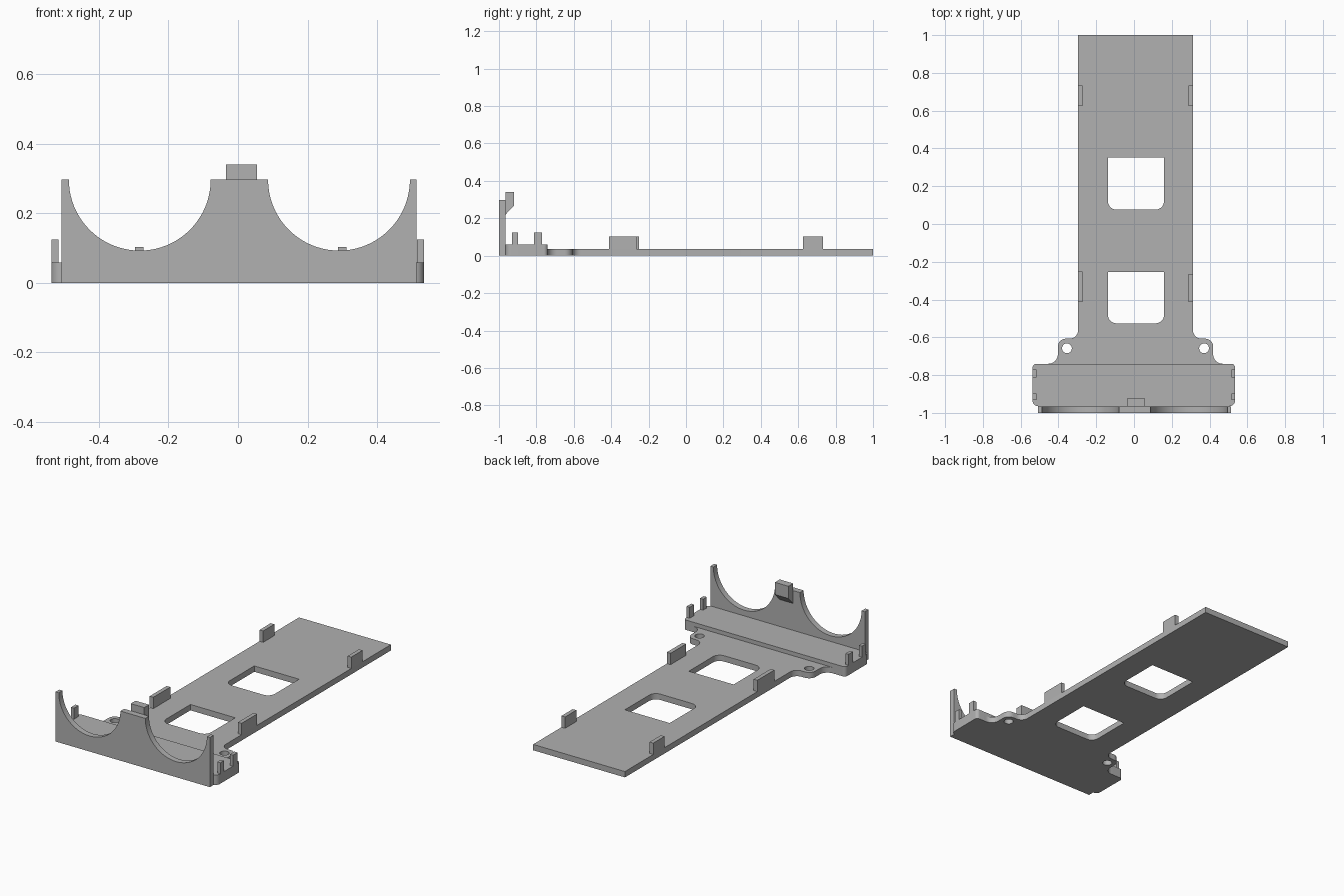
import bpy, bmesh, math
from mathutils import Vector

cube = bpy.data.objects.get("Cube")
if cube:
    bpy.data.objects.remove(cube, do_unlink=True)

grey = bpy.data.materials.new("plain grey plastic")
grey.use_nodes = True
colour = (0.44, 0.44, 0.44, 1)
grey.diffuse_color = colour
grey.node_tree.nodes["Principled BSDF"].inputs["Base Color"].default_value = colour

# Which world axes the two profile directions and the extrusion follow
AXES = {"z": (0, 1, 2), "y": (0, 2, 1), "x": (1, 2, 0)}


def arc(cx, cy, r, start, end, steps):
    return [(cx + r * math.cos(start + (end - start) * i / steps),
             cy + r * math.sin(start + (end - start) * i / steps))
            for i in range(steps + 1)]


def rounded(corners, steps=8):
    """Outline of right-angled corners (x, y, radius), filleted where radius > 0."""
    points = []
    for i, (x, y, r) in enumerate(corners):
        p = Vector((x, y))
        if r == 0:
            points.append(p)
            continue
        a = (Vector(corners[i - 1][:2]) - p).normalized() * r
        b = (Vector(corners[(i + 1) % len(corners)][:2]) - p).normalized() * r
        for k in range(steps + 1):
            t = k / steps * math.pi / 2
            points.append(p + a + b - b * math.cos(t) - a * math.sin(t))
    return points


def prism(name, loops, low, high, axis="z"):
    """Extrude an outline (first loop) with holes (other loops) along an axis."""
    u, v, w = AXES[axis]
    bm = bmesh.new()
    for loop in loops:
        verts = []
        for point in loop:
            co = Vector((0, 0, 0))
            co[u], co[v], co[w] = point[0], point[1], low
            verts.append(bm.verts.new(co))
        for i, vert in enumerate(verts):
            bm.edges.new((verts[i - 1], vert))
    normal = Vector((0, 0, 0))
    normal[w] = 1
    bmesh.ops.triangle_fill(bm, edges=bm.edges[:], use_beauty=True, normal=normal)
    top = bmesh.ops.extrude_face_region(bm, geom=bm.faces[:])["geom"]
    bmesh.ops.translate(bm, vec=normal * (high - low),
                        verts=[g for g in top if isinstance(g, bmesh.types.BMVert)])
    bmesh.ops.recalc_face_normals(bm, faces=bm.faces[:])
    mesh = bpy.data.meshes.new(name)
    bm.to_mesh(mesh)
    bm.free()
    mesh.materials.append(grey)
    obj = bpy.data.objects.new(name, mesh)
    bpy.context.collection.objects.link(obj)
    parts.append(obj)


def box(name, x0, x1, y0, y1, z0, z1):
    prism(name, [[(x0, y0), (x1, y0), (x1, y1), (x0, y1)]], z0, z1)


parts = []
MID = 0.008        # centre line of the long plate
PLATE_TOP = 0.035
BLOCK_TOP = 0.059

# Long plate with screw ears, two windows and two screw holes
side = [(0.304, 1, 0), (0.304, -0.607, 0.045), (0.411, -0.607, 0.042),
        (0.411, -0.74, 0.05), (0.47, -0.74, 0)]
outline = [(MID + x, y, r) for x, y, r in side]
outline += [(MID - x, y, r) for x, y, r in reversed(side)]
holes = []
for y0, y1 in ((0.076, 0.351), (-0.526, -0.253)):
    holes.append(rounded([(-0.138, y0, 0.045), (0.159, y0, 0.045),
                          (0.159, y1, 0), (-0.138, y1, 0)]))
for s in (-1, 1):
    holes.append(arc(MID + s * 0.363, -0.658, 0.026, 0, math.tau, 24)[:-1])
prism("base_plate", [rounded(outline)] + holes, 0, PLATE_TOP)

# Thicker cross block behind the front wall
prism("cross_block", [rounded([(-0.537, -0.965, 0.03), (0.535, -0.965, 0.03),
                               (0.535, -0.74, 0.02), (-0.537, -0.74, 0.02)])],
      0, BLOCK_TOP)

# Front wall with two round cradles
R, WALL_TOP = 0.204, 0.297
wall = [(-0.508, 0), (-0.508, WALL_TOP)]
for cx in (-0.2825, 0.2905):
    wall += arc(cx, WALL_TOP, R, math.pi, math.tau, 40)
wall += [(0.514, WALL_TOP), (0.514, 0)]
prism("front_wall", [wall], -1, -0.965, "y")

# Hooked clip on the back of the wall
prism("centre_clip", [[(-0.965, 0.22), (-0.92, 0.267), (-0.92, 0.34), (-0.965, 0.34)]],
      -0.034, 0.055, "x")

# Guide tabs along the long plate and small posts on the block
for label, x0, x1, tab_end in (("right", -0.296, -0.272, -0.252),
                               ("left", 0.288, 0.312, -0.265)):
    box(label + "_rear_tab", x0, x1, 0.626, 0.732, PLATE_TOP, 0.103)
    box(label + "_middle_tab", x0, x1, -0.412, tab_end, PLATE_TOP, 0.103)
for label, x0, x1 in (("right", -0.537, -0.517), ("left", 0.515, 0.535)):
    box(label + "_rear_post", x0, x1, -0.812, -0.77, BLOCK_TOP, 0.125)
    box(label + "_front_post", x0, x1, -0.931, -0.897, BLOCK_TOP, 0.125)

# Smooth the curved walls, keep the edges sharp
bpy.ops.object.select_all(action="DESELECT")
for obj in parts:
    obj.select_set(True)
bpy.context.view_layer.objects.active = parts[0]
bpy.ops.object.shade_smooth_by_angle(angle=math.radians(30))
